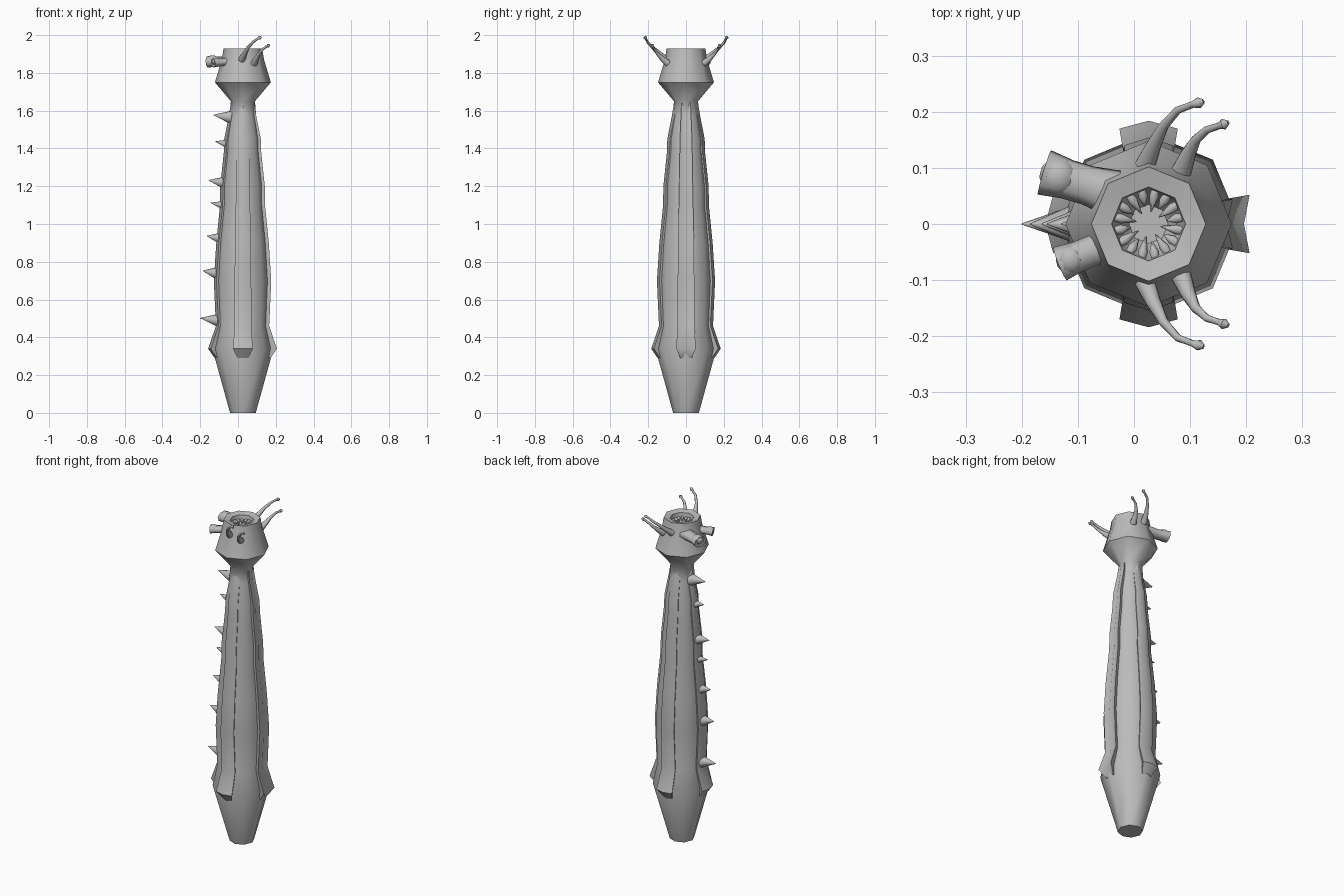
import bpy, bmesh, math
from mathutils import Vector

if "Cube" in bpy.data.objects:
    bpy.data.objects.remove(bpy.data.objects["Cube"])

CX = 0.026
mat = bpy.data.materials.new("grey_skin")
mat.diffuse_color = (0.5, 0.5, 0.5, 1)
mat.use_nodes = True
mat.node_tree.nodes["Principled BSDF"].inputs["Base Color"].default_value = mat.diffuse_color


def finish(name, bm, angle=50):
    bmesh.ops.recalc_face_normals(bm, faces=bm.faces)
    me = bpy.data.meshes.new(name)
    bm.to_mesh(me)
    bm.free()
    ob = bpy.data.objects.new(name, me)
    bpy.context.collection.objects.link(ob)
    me.materials.append(mat)
    bpy.ops.object.select_all(action='DESELECT')
    ob.select_set(True)
    bpy.context.view_layer.objects.active = ob
    bpy.ops.object.shade_smooth_by_angle(angle=math.radians(angle))
    return ob


def loft(bm, rings):
    """Join closed rings of points and cap both ends."""
    vs = [[bm.verts.new(p) for p in r] for r in rings]
    n = len(vs[0])
    for a, b in zip(vs, vs[1:]):
        for i in range(n):
            j = (i + 1) % n
            bm.faces.new((a[i], a[j], b[j], b[i]))
    bm.faces.new(vs[0])
    bm.faces.new(vs[-1])


def tube(bm, pts, radii, n=8):
    """Round section swept along a path."""
    pts = [Vector(p) for p in pts]
    rings = []
    for i, (p, r) in enumerate(zip(pts, radii)):
        d = (pts[min(i + 1, len(pts) - 1)] - pts[max(i - 1, 0)]).normalized()
        u = d.cross(Vector((0.3, 0.1, 1)) if abs(d.z) < 0.9 else Vector((1, 0, 0))).normalized()
        v = d.cross(u)
        rings.append([p + r * (math.cos(t) * u + math.sin(t) * v)
                      for t in (2 * math.pi * k / n for k in range(n))])
    loft(bm, rings)


def ring(r, z, n=8):
    return [(CX + r * math.cos(2 * math.pi * i / n), r * math.sin(2 * math.pi * i / n), z)
            for i in range(n)]


# Octagonal body, head and hollow mouth in one profile (radius, height)
profile = [(0.068, 0), (0.162, 0.34), (0.136, 0.46), (0.145, 0.7), (0.133, 0.9),
           (0.113, 1.1), (0.112, 1.2), (0.093, 1.38), (0.091, 1.45), (0.070, 1.57),
           (0.064, 1.65), (0.148, 1.75), (0.112, 1.87), (0.102, 1.93),
           (0.066, 1.922), (0.060, 1.87), (0.035, 1.83)]
bm = bmesh.new()
loft(bm, [ring(r, z) for r, z in profile])
finish("body", bm)

# Raised ridges on four sides (crest radius, half width, height)
ridge = [(0.150, 0.030, 0.29), (0.184, 0.052, 0.34), (0.143, 0.045, 0.46),
         (0.154, 0.044, 0.7), (0.141, 0.042, 0.9), (0.121, 0.038, 1.1),
         (0.120, 0.036, 1.2), (0.101, 0.033, 1.38), (0.099, 0.032, 1.45),
         (0.075, 0.027, 1.57), (0.064, 0.024, 1.64)]
for k, side in enumerate(("right", "back", "left", "front")):
    a = k * math.pi / 2
    rad = Vector((round(math.cos(a)), round(math.sin(a)), 0))
    tan = Vector((-rad.y, rad.x, 0))
    rings = []
    for r, w, z in ridge:
        crest, edge = (r - 0.014, r - 0.004) if side == "right" else (r, r - 0.014)
        section = [(r - 0.05, -w * 0.6), (edge, -w), (crest, 0), (edge, w), (r - 0.05, w * 0.6)]
        rings.append([Vector((CX, 0, z)) + rad * d + tan * t for d, t in section])
    bm = bmesh.new()
    loft(bm, rings)
    finish(side + "_ridge", bm)

# Row of spikes down the left side (base x, tip x, height, radius)
bm = bmesh.new()
for x0, x1, z, r in ((-0.10, -0.20, 0.49, 0.036), (-0.11, -0.185, 0.74, 0.034),
                     (-0.095, -0.165, 0.925, 0.030), (-0.08, -0.145, 1.10, 0.022),
                     (-0.08, -0.155, 1.22, 0.030), (-0.06, -0.12, 1.425, 0.022),
                     (-0.035, -0.13, 1.565, 0.036)):
    tube(bm, [(x0, 0, z), (x1, 0, z + 0.012)], [r, 0.001], 12)
finish("back_spikes", bm)

# Feelers, mirrored front to back
feelers = (([(0.02, 0.105, 1.87), (0.035, 0.14, 1.90), (0.053, 0.175, 1.933),
             (0.078, 0.203, 1.962), (0.105, 0.213, 1.982), (0.116, 0.216, 1.987),
             (0.124, 0.219, 1.99)]),
           ([(0.085, 0.095, 1.85), (0.097, 0.125, 1.875), (0.110, 0.150, 1.90),
             (0.130, 0.168, 1.925), (0.152, 0.175, 1.940), (0.160, 0.178, 1.944),
             (0.168, 0.181, 1.948)]))
for m, side in ((1, "back"), (-1, "front")):
    bm = bmesh.new()
    for pts in feelers:
        tube(bm, [(x, y * m, z) for x, y, z in pts],
             [0.019, 0.014, 0.009, 0.007, 0.006, 0.010, 0.004])
    finish(side + "_feelers", bm)

# Flared eye stalks with rounded eyeballs set in the ends
for name, s, root, end in (("large", 1.0, (-0.02, 0.05, 1.865), (-0.160, 0.092, 1.858)),
                           ("small", 0.76, (-0.03, -0.03, 1.86), (-0.132, -0.071, 1.85))):
    p, q = Vector(root), Vector(end)
    bm = bmesh.new()
    tube(bm, [p, p.lerp(q, 0.45), p.lerp(q, 0.7), q, p.lerp(q, 0.95)],
         [0.045 * s, 0.036 * s, 0.036 * s, 0.042 * s, 0.030 * s], 8)
    for v in bm.verts:
        v.co.z = 1.86 + (v.co.z - 1.86) * 0.75
    finish(name + "_eye_stalk", bm, 60)
    bm = bmesh.new()
    bmesh.ops.create_uvsphere(bm, u_segments=12, v_segments=8, radius=0.034 * s)
    for v in bm.verts:
        v.co = Vector((v.co.x, v.co.y, v.co.z * 0.75)) + p.lerp(q, 0.82) + Vector((0, 0, 0.008))
    finish(name + "_eye", bm, 80)

# Ring of teeth pointing into the mouth
bm = bmesh.new()
for i in range(16):
    a = 2 * math.pi * (i + 0.5) / 16
    c, s = math.cos(a), math.sin(a)
    inner = 0.022 if i % 2 else 0.032
    tube(bm, [(CX + r * c, r * s, z) for r, z in ((0.063, 1.895), (0.050, 1.897), (inner, 1.885))],
         [0.007, 0.009, 0.001], 6)
finish("teeth", bm, 60)
